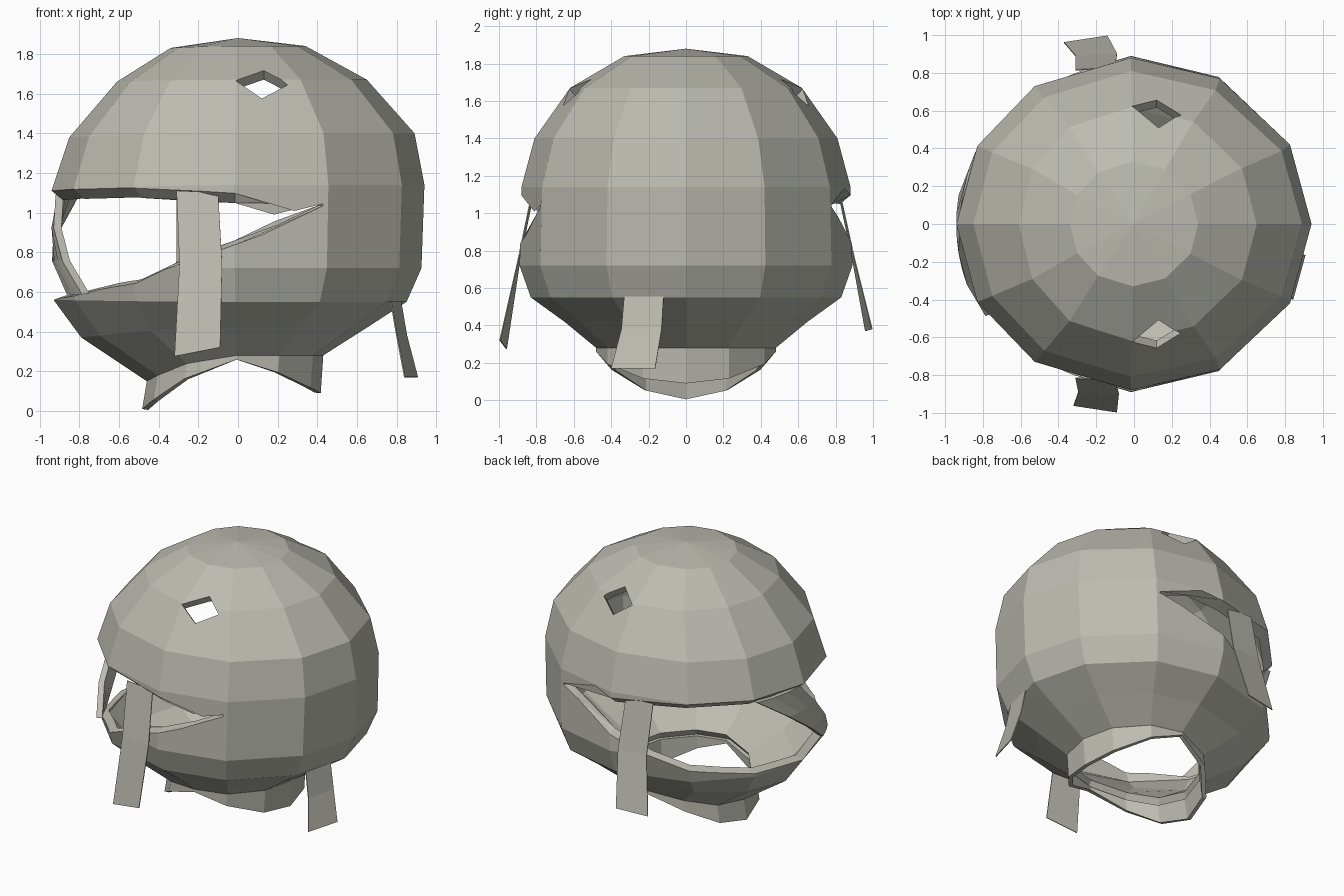
import bpy, bmesh, math
from mathutils import Vector

if "Cube" in bpy.data.objects:
    bpy.data.objects.remove(bpy.data.objects["Cube"])

grey = bpy.data.materials.new("stone grey")
grey.diffuse_color = (0.50, 0.50, 0.44, 1)
grey.use_nodes = True
grey.node_tree.nodes["Principled BSDF"].inputs["Base Color"].default_value = grey.diffuse_color

HALF = [0, 28.5, 61, 91, 124, 152, 180]
ANGLES = [math.radians(a) for a in HALF + [360 - a for a in HALF[-2:0:-1]]]
SEG = len(ANGLES)

# Shell rings: back x radius, side y radius, front x radius, back z, front z
RINGS = [
    (0.34, 0.33, 0.34, 1.84, 1.83),
    (0.65, 0.62, 0.61, 1.67, 1.66),
    (0.89, 0.81, 0.85, 1.40, 1.38),
    (0.94, 0.88, 0.94, 1.14, 1.11),
    (0.925, 0.89, 0.94, 0.72, 0.76),
    (0.85, 0.83, 0.93, 0.55, 0.56),
    (0.65, 0.65, 0.79, 0.42, 0.37),
    (0.43, 0.48, 0.46, 0.28, 0.15),
]


def ring_point(ring, a):
    back, side, front, zb, zf = ring
    c = math.cos(a)
    f = c * c if c < 0 else 0
    return Vector(((back if c > 0 else front) * c, side * math.sin(a), zb + (zf - zb) * f))


def make(name, verts, faces, thick=0, offset=-1.0, fix=True):
    me = bpy.data.meshes.new(name)
    bm = bmesh.new()
    vs = [bm.verts.new(v) for v in verts]
    for f in faces:
        bm.faces.new([vs[i] for i in f])
    if fix:
        bmesh.ops.recalc_face_normals(bm, faces=bm.faces)
    bm.to_mesh(me)
    bm.free()
    me.materials.append(grey)
    ob = bpy.data.objects.new(name, me)
    bpy.context.collection.objects.link(ob)
    if thick:
        m = ob.modifiers.new("thickness", 'SOLIDIFY')
        m.thickness, m.offset = thick, offset
    return ob


def lathe_faces(rows, start=0):
    return [(start + r * SEG + i, start + (r + 1) * SEG + i,
             start + (r + 1) * SEG + (i + 1) % SEG, start + r * SEG + (i + 1) % SEG)
            for r in range(rows) for i in range(SEG)]


def loft(sections, name):
    """Closed cutter through equal-sized loops of points."""
    n = len(sections[0])
    verts = [p for s in sections for p in s]
    last = len(verts) - n
    faces = [tuple(range(n)), tuple(range(last, last + n))]
    faces += [(s * n + i, s * n + (i + 1) % n, (s + 1) * n + (i + 1) % n, (s + 1) * n + i)
              for s in range(len(sections) - 1) for i in range(n)]
    ob = make(name, verts, faces)
    ob.hide_render = True
    ob.hide_viewport = True
    return ob


# Helmet shell
verts = [Vector((0, 0, 1.88))] + [ring_point(r, a) for r in RINGS for a in ANGLES]
faces = [(0, 1 + i, 1 + (i + 1) % SEG) for i in range(SEG)] + lathe_faces(len(RINGS) - 1, 1)
shell = make("helmet_shell", verts, faces, 0.06)

# Face opening: swept round the front, narrowing inwards
stations = [(62, 1.045, 1.035), (91, 1.105, 0.835), (124, 1.13, 0.635), (152, 1.12, 0.575), (180, 1.11, 0.555)]
stations += [(360 - a, t, b) for a, t, b in stations[-2::-1]]
sections = []
for a, t, b in stations:
    p = ring_point(RINGS[4], math.radians(a))
    k = 0 if t - b < 0.05 else 1
    sections.append([(p.x * s, p.y * s, z) for s, z in (
        (0.80, t - 0.15 * k), (1.12, t + 0.09 * k), (1.12, b - 0.04 * k), (0.80, b + 0.07 * k))])
cutters = [loft(sections, "opening_cutter")]

# Two vents in the top, cut square to the surface
VENT = [(-0.01, 0.62, 1.66), (0.13, 0.53, 1.74), (0.25, 0.60, 1.67), (0.12, 0.67, 1.59)]
for side, label in ((-1, "right"), (1, "left")):
    cutters.append(loft([[(x, side * (y + d * 0.65), z + d * 0.75) for x, y, z in VENT]
                         for d in (-0.15, 0.15)], label + "_vent_cutter"))
for c in cutters:
    m = shell.modifiers.new(c.name, 'BOOLEAN')
    m.operation, m.solver, m.object = 'DIFFERENCE', 'EXACT', c

# Neck skirt hanging from the lower rim, deepest at front and back
top = [ring_point(RINGS[-1], a) for a in ANGLES]
low = []
for a, p in zip(ANGLES, top):
    c = math.cos(a)
    drop = 0.02 + (0.17 if c > 0 else 0.12) * abs(c) ** 1.3
    low.append(Vector((p.x * (0.97 if c > 0 else 1.05), p.y, p.z - drop)))
make("neck_skirt", top + low, lathe_faces(1), 0.03)

# Slanted band crossing the front opening, set just behind the brow
N = 3
W = N + 1
band = []
for r in range(W):
    t = r / N
    z = 1.09 - 0.50 * t
    reach = 0.90 + 0.025 * math.sin(math.pi * t)
    left, right = 0.38 - 0.70 * t, 0.02 - 0.50 * t
    for k in range(W):
        y = left + (right - left) * k / N
        band.append((-reach * math.sqrt(1 - (y / 0.92) ** 2), y, z))
make("front_band", band, [(r * W + k, r * W + k + 1, (r + 1) * W + k + 1, (r + 1) * W + k)
                          for r in range(N) for k in range(N)], 0.04, 0, False)


# Hanging straps: each pair is the two edge points at one height
def strap(name, pairs):
    make(name, [p for pair in pairs for p in pair],
         [(2 * i, 2 * i + 1, 2 * i + 3, 2 * i + 2) for i in range(len(pairs) - 1)], 0.006, 0)


strap("right_strap", [((-0.31, -0.815, 1.11), (-0.10, -0.825, 1.10)),
                      ((-0.295, -0.89, 0.74), (-0.08, -0.90, 0.74)),
                      ((-0.32, -0.96, 0.275), (-0.09, -0.995, 0.32))])
strap("left_strap", [((-0.31, 0.815, 1.11), (-0.10, 0.825, 1.10)),
                     ((-0.31, 0.89, 0.76), (-0.09, 0.90, 0.76)),
                     ((-0.37, 0.96, 0.37), (-0.14, 0.995, 0.38))])
strap("back_strap", [((0.77, -0.33, 0.555), (0.82, -0.12, 0.555)),
                     ((0.80, -0.345, 0.38), (0.85, -0.13, 0.38)),
                     ((0.84, -0.40, 0.17), (0.905, -0.165, 0.17))])
